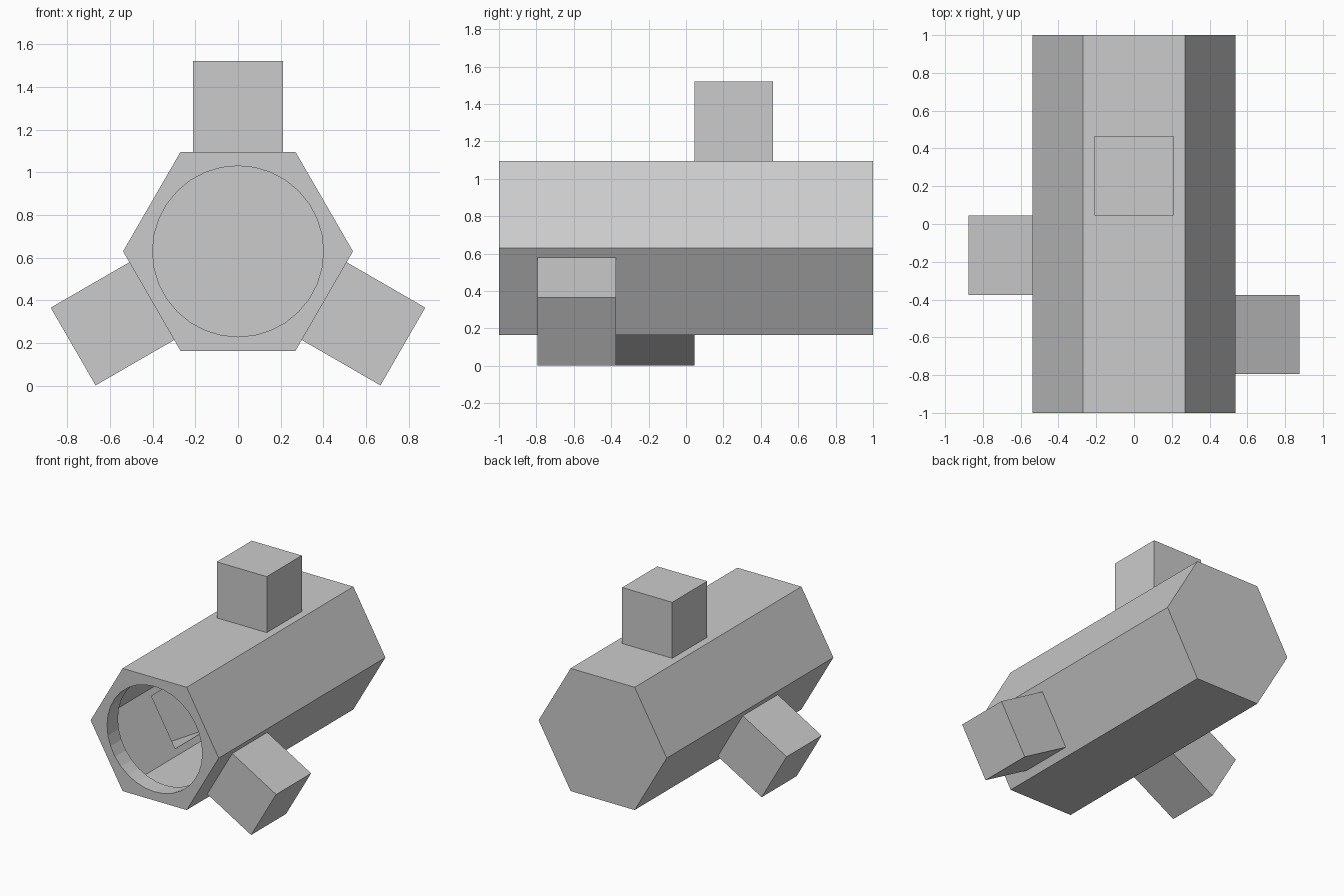
import bpy, bmesh
from math import cos, sin, pi, radians
from mathutils import Matrix, Vector

if "Cube" in bpy.data.objects:
    bpy.data.objects.remove(bpy.data.objects["Cube"])

CZ = 0.63            # height of the tube axis
R = 0.538            # hexagon corner radius
APO = R * cos(pi / 6)
WALL = 0.037
SIDE = 0.42          # stub cube size


def to_object(bm, name):
    bmesh.ops.recalc_face_normals(bm, faces=bm.faces)
    mesh = bpy.data.meshes.new(name)
    bm.to_mesh(mesh)
    bm.free()
    ob = bpy.data.objects.new(name, mesh)
    bpy.context.collection.objects.link(ob)
    return ob


def prism(name, radius, sides, y0, y1):
    """Regular prism running along y."""
    bm = bmesh.new()
    ring = [bm.verts.new((radius * cos(2 * pi * i / sides), y0,
                          CZ + radius * sin(2 * pi * i / sides))) for i in range(sides)]
    face = bm.faces.new(ring)
    ext = bmesh.ops.extrude_face_region(bm, geom=[face], use_keep_orig=True)
    moved = [v for v in ext["geom"] if isinstance(v, bmesh.types.BMVert)]
    bmesh.ops.translate(bm, verts=moved, vec=(0, y1 - y0, 0))
    return to_object(bm, name)


def stub(name, angle, y, size, near, far):
    """Box reaching from near to far outward from the axis."""
    bm = bmesh.new()
    bmesh.ops.create_cube(bm, size=1)
    m = (Matrix.Translation((0, y, CZ)) @ Matrix.Rotation(radians(angle), 4, 'Y')
         @ Matrix.Translation((0, 0, (near + far) / 2))
         @ Matrix.Diagonal(Vector((size, size, far - near, 1))))
    bmesh.ops.transform(bm, matrix=m, verts=bm.verts)
    return to_object(bm, name)


def combine(target, other, operation):
    mod = target.modifiers.new(operation, 'BOOLEAN')
    mod.operation = operation
    mod.solver = 'EXACT'
    mod.object = other
    bpy.context.view_layer.objects.active = target
    bpy.ops.object.modifier_apply(modifier=mod.name)
    bpy.data.objects.remove(other)


# Stub cubes: angle around the axis, position along it
stubs = [(0, 0.255), (120, -0.585), (240, -0.165)]

# Hexagonal tube with three stub cubes
body = prism("hexagonal_tube", R, 6, -1, 1)
for a, y in stubs:
    combine(body, stub("stub", a, y, SIDE, APO - WALL / 2, 0.891), 'UNION')

# Hollow inside, closed at the back, round opening at the front
combine(body, prism("cavity", R - WALL / cos(pi / 6), 6, -0.87, 1 - WALL), 'DIFFERENCE')
combine(body, prism("opening", 0.4, 32, -1.1, -0.8), 'DIFFERENCE')

# Pockets running into the stubs
for a, y in stubs:
    combine(body, stub("pocket", a, y, SIDE - 0.02, 0.3, 0.87), 'DIFFERENCE')
